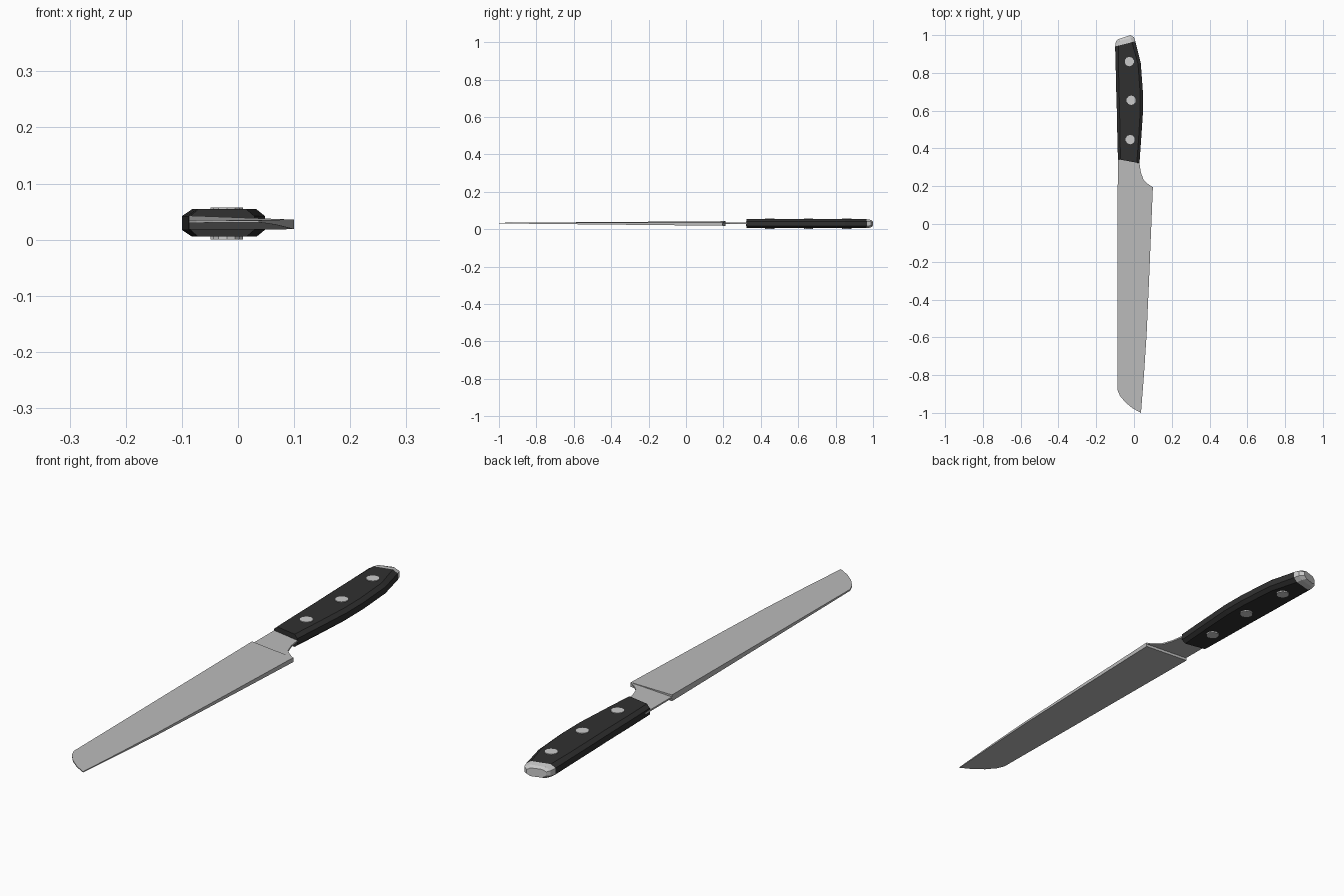
import bpy, bmesh, math

if "Cube" in bpy.data.objects:
    bpy.data.objects.remove(bpy.data.objects["Cube"])


def material(name, rgb):
    m = bpy.data.materials.new(name)
    m.diffuse_color = (*rgb, 1)
    m.use_nodes = True
    m.node_tree.nodes["Principled BSDF"].inputs["Base Color"].default_value = m.diffuse_color
    return m


STEEL = material("blade steel", (0.50, 0.50, 0.50))
BRIGHT = material("bright steel", (0.60, 0.60, 0.60))
BLACK = material("black handle", (0.03, 0.03, 0.03))


def finish(name, bm, mat):
    bmesh.ops.recalc_face_normals(bm, faces=bm.faces)
    me = bpy.data.meshes.new(name)
    bm.to_mesh(me)
    bm.free()
    me.materials.append(mat)
    ob = bpy.data.objects.new(name, me)
    bpy.context.collection.objects.link(ob)
    return ob


def plate(name, outline, low, high, mat):
    """Flat outline in x, y with bottom and top heights given by functions."""
    bm = bmesh.new()
    a = [bm.verts.new((x, y, low(x, y))) for x, y in outline]
    b = [bm.verts.new((x, y, high(x, y))) for x, y in outline]
    bm.faces.new(a)
    bm.faces.new(b)
    n = len(outline)
    for i in range(n):
        j = (i + 1) % n
        bm.faces.new((a[i], a[j], b[j], b[i]))
    return finish(name, bm, mat)


def loft(name, sections, mat, zc=0.0298):
    """Chamfered sections: left point, right point, half height, chamfer."""
    bm = bmesh.new()
    rings = []
    for (lx, ly), (rx, ry), h, c in sections:
        f, s = c / (rx - lx), h * 0.5
        ring = []
        for t, z in ((0, -s), (f, -h), (1 - f, -h), (1, -s),
                     (1, s), (1 - f, h), (f, h), (0, s)):
            ring.append(bm.verts.new((lx + (rx - lx) * t, ly + (ry - ly) * t, zc + z)))
        rings.append(ring)
    for p, q in zip(rings, rings[1:]):
        for i in range(8):
            j = (i + 1) % 8
            bm.faces.new((p[i], p[j], q[j], q[i]))
    bm.faces.new(rings[0])
    bm.faces.new(rings[-1])
    return finish(name, bm, mat)


# Blade: wedge that thins from heel to tip, thicker along the spine
def along(y):
    return (y + 1) / 1.21


plate("blade",
      [(-0.087, 0.21), (-0.087, -0.88), (-0.074, -0.91), (-0.045, -0.945),
       (-0.008, -0.975), (0.037, -1.0), (0.053, -0.795), (0.067, -0.58),
       (0.08, -0.29), (0.10, 0.195)],
      lambda x, y: 0.031 - 0.0125 * along(y),
      lambda x, y: 0.0345 + along(y) * (0.0085 - 0.007 * (x + 0.09) / 0.185),
      STEEL)

# Thin tang between heel and handle
plate("tang",
      [(-0.086, 0.20), (-0.086, 0.37), (0.027, 0.37), (0.028, 0.33),
       (0.036, 0.275), (0.05, 0.235), (0.07, 0.215), (0.099, 0.195)],
      lambda x, y: 0.029, lambda x, y: 0.035, STEEL)

# Handle grip
H = 0.0245
loft("handle",
     [((-0.085, 0.343), (0.029, 0.322), H, 0.014),
      ((-0.088, 0.45), (0.038, 0.45), H, 0.014),
      ((-0.091, 0.60), (0.048, 0.60), H, 0.015),
      ((-0.094, 0.70), (0.047, 0.70), H, 0.015),
      ((-0.097, 0.83), (0.036, 0.85), H, 0.015),
      ((-0.100, 0.94), (0.007, 0.967), H, 0.018)], BLACK)

# Metal end cap
loft("end_cap",
     [((-0.100, 0.94), (0.007, 0.967), H, 0.018),
      ((-0.096, 0.965), (0.000, 0.988), 0.0215, 0.018),
      ((-0.086, 0.978), (-0.018, 1.0), 0.016, 0.014)], BRIGHT)

# Rivets through the handle
for i, (x, y) in enumerate([(-0.02, 0.447), (-0.015, 0.655), (-0.025, 0.86)]):
    bm = bmesh.new()
    bmesh.ops.create_cone(bm, cap_ends=True, segments=10, radius1=0.025,
                          radius2=0.025, depth=0.057)
    bmesh.ops.translate(bm, verts=bm.verts, vec=(x, y, 0.0285))
    finish(f"rivet_{i + 1}", bm, BRIGHT)
